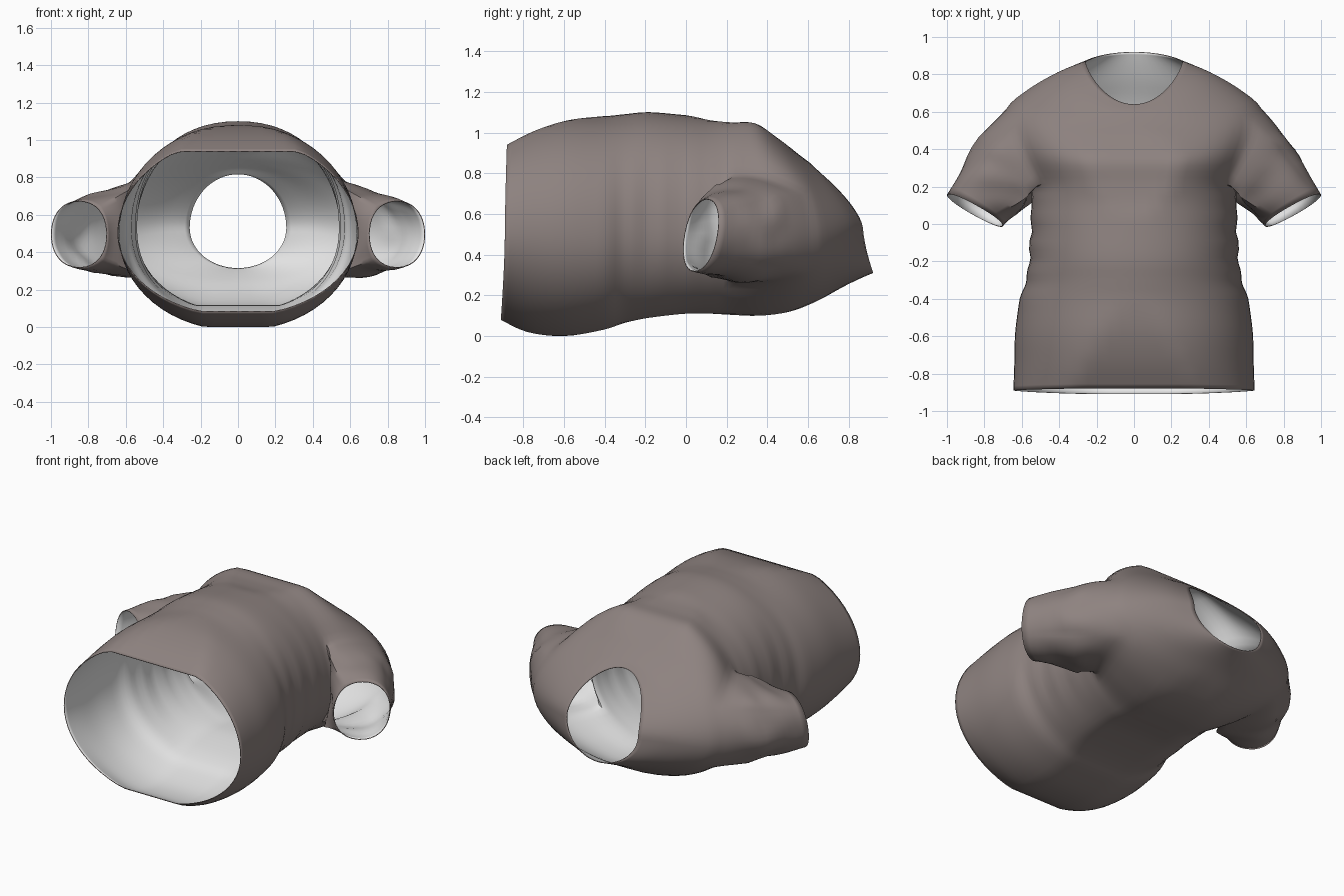
import bpy, bmesh, math
from mathutils import Vector, noise

if "Cube" in bpy.data.objects:
    bpy.data.objects.remove(bpy.data.objects["Cube"])

N = 64          # points around the body
SUB = 4         # rings between stations
KT, KB = 5, 6   # armhole height above and below the middle, in points

# Body stations: y at top / side / bottom, half width, z top / mid / bottom,
# roundness, flatness of top, flatness of bottom
ST = [
    (-.88, -.89, -.91, .645, .94, .50, .08, 2.0, 1.16, 1.05),
    (-.74, -.75, -.78, .64, 1.01, .50, .02, 2.0, 1.10, 1.05),
    (-.58, -.58, -.60, .635, 1.06, .50, .00, 2.05, 1.04, 1.04),
    (-.41, -.40, -.41, .61, 1.08, .50, .03, 2.1, 1.0, 1.05),
    (-.30, -.30, -.30, .575, 1.09, .53, .065, 2.1, 1.0, 1.07),
    (-.18, -.18, -.18, .56, 1.10, .53, .09, 2.15, 1.0, 1.09),
    (.00, .00, .00, .55, 1.085, .53, .11, 2.15, 1.0, 1.09),
    (.12, .12, .12, .55, 1.06, .52, .11, 2.1, 1.03, 1.08),
    (.22, .21, .21, .555, 1.05, .51, .105, 2.05, 1.07, 1.07),
    (.34, .36, .36, .63, 1.045, .50, .10, 2.0, 1.08, 1.06),
    (.44, .51, .51, .685, .98, .50, .12, 2.0, 1.04, 1.04),
    (.52, .62, .64, .68, .92, .50, .17, 2.0, 1.0, 1.02),
    (.57, .72, .76, .565, .88, .51, .235, 2.0, 1.0, 1.0),
    (.61, .81, .85, .41, .85, .53, .28, 2.0, 1.0, 1.0),
    (.64, .87, .92, .26, .82, .53, .31, 2.0, 1.0, 1.0),
]


def spline(i, t):
    p = [Vector(ST[max(0, min(len(ST) - 1, j))]) for j in (i - 1, i, i + 1, i + 2)]
    return 0.5 * (2 * p[1] + (p[2] - p[0]) * t + (2 * p[0] - 5 * p[1] + 4 * p[2] - p[3]) * t * t
                  + (3 * p[1] - p[0] - 3 * p[2] + p[3]) * t ** 3)


def power(v, n):
    return math.copysign(abs(v) ** (2 / n), v)


def material(name, col):
    m = bpy.data.materials.new(name)
    m.diffuse_color = (*col, 1)
    m.use_nodes = True
    m.node_tree.nodes["Principled BSDF"].inputs["Base Color"].default_value = m.diffuse_color
    return m


# Body tube
bm = bmesh.new()
rows = []
count = (len(ST) - 1) * SUB + 1
for r in range(count):
    i = min(r // SUB, len(ST) - 2)
    yt, ym, yb, a, zt, zm, zb, n, ft, fb = spline(i, r / SUB - i)
    ring = []
    for k in range(N):
        th = 2 * math.pi * k / N
        c, s = power(math.cos(th), n), power(math.sin(th), n)
        s = max(-1, min(1, s * (ft if s > 0 else fb)))
        y = ym + ((yt - ym) if s > 0 else (yb - ym)) * abs(s) ** 1.5
        # side wrinkles at the waist
        fold = .008 * math.sin(y * 42) * c ** 4 * math.exp(-((ym + .12) / .2) ** 2)
        x = (a + fold) * c
        z = zm + ((zt - zm) if s > 0 else (zm - zb)) * s
        ring.append(bm.verts.new((x, y, z)))
    rows.append(ring)
for r in range(count - 1):
    for k in range(N):
        q = (k + 1) % N
        bm.faces.new((rows[r][k], rows[r][q], rows[r + 1][q], rows[r + 1][k]))

# Sleeves grown out of a hole on each side
R0, R1 = 8 * SUB, 11 * SUB
STEPS = 14
soft = set()
for sx in (1, -1):
    # count points upwards from the side seam on both sides
    col = (lambda k: k % N) if sx > 0 else (lambda k: (N // 2 - k) % N)
    inner = [rows[r][col(k)] for r in range(R0 + 1, R1) for k in range(-KB + 1, KT)]
    bmesh.ops.delete(bm, geom=inner, context='VERTS')
    loop = [rows[R0][col(k)] for k in range(-KB, KT)]
    loop += [rows[r][col(KT)] for r in range(R0, R1)]
    loop += [rows[R1][col(k)] for k in range(KT, -KB, -1)]
    loop += [rows[r][col(-KB)] for r in range(R1, R0, -1)]
    yc = (rows[R0][col(KT)].co.y + rows[R1][col(KT)].co.y) / 2
    hy = (rows[R1][col(KT)].co.y - rows[R0][col(KT)].co.y) / 2
    start = [v.co.copy() for v in loop]
    prev = loop
    soft.update(loop)
    for j in range(1, STEPS + 1):
        t = j / STEPS
        ring = []
        for p in start:
            ang = math.atan2((p.z - .5) / .25, (p.y - yc) / hy)
            c, s = power(math.cos(ang), 2.15), power(math.sin(ang), 2.15)
            end = Vector((sx * (.85 + .15 * c), .073 + .082 * c + .03 * s, .495 + .18 * s))
            co = p.lerp(end, t)
            # fullness near the shoulder, and cloth creases
            w = math.sin(math.pi * t)
            crease = .02 * noise.noise(Vector((co.x * 5, co.y * 9, co.z * 7)))
            full = Vector((sx * c * .03, c * .015, s * .02)) * (1.3 - t)
            co += w * (full + crease * Vector((sx * c * .8, c * .5, s)))
            ring.append(bm.verts.new(co))
        for m in range(len(ring)):
            q = (m + 1) % len(ring)
            bm.faces.new((prev[m], prev[q], ring[q], ring[m]))
        if j < 5:
            soft.update(ring)
        prev = ring

# Soften the armhole seams
bm.normal_update()
for _ in range(4):
    bmesh.ops.smooth_vert(bm, verts=list(soft), factor=0.5,
                          use_axis_x=True, use_axis_y=True, use_axis_z=True)

# Make every face point outwards
bmesh.ops.recalc_face_normals(bm, faces=bm.faces[:])
bm.normal_update()
top = max(bm.faces, key=lambda f: f.calc_center_median().z)
if top.normal.z < 0:
    bmesh.ops.reverse_faces(bm, faces=bm.faces[:])
low = min(v.co.z for v in bm.verts)
for v in bm.verts:
    v.co.z -= low
me = bpy.data.meshes.new("shirt")
bm.to_mesh(me)
bm.free()
shirt = bpy.data.objects.new("shirt", me)
bpy.context.collection.objects.link(shirt)

# Brown cloth outside, pale lining inside
me.materials.append(material("brown cloth", (.27, .225, .215)))
me.materials.append(material("pale lining", (.80, .80, .80)))
solid = shirt.modifiers.new("lining", 'SOLIDIFY')
solid.thickness = .005
solid.offset = -1
solid.material_offset = 1
solid.material_offset_rim = 0

bpy.context.view_layer.objects.active = shirt
shirt.select_set(True)
bpy.ops.object.shade_smooth_by_angle(angle=math.radians(50))
